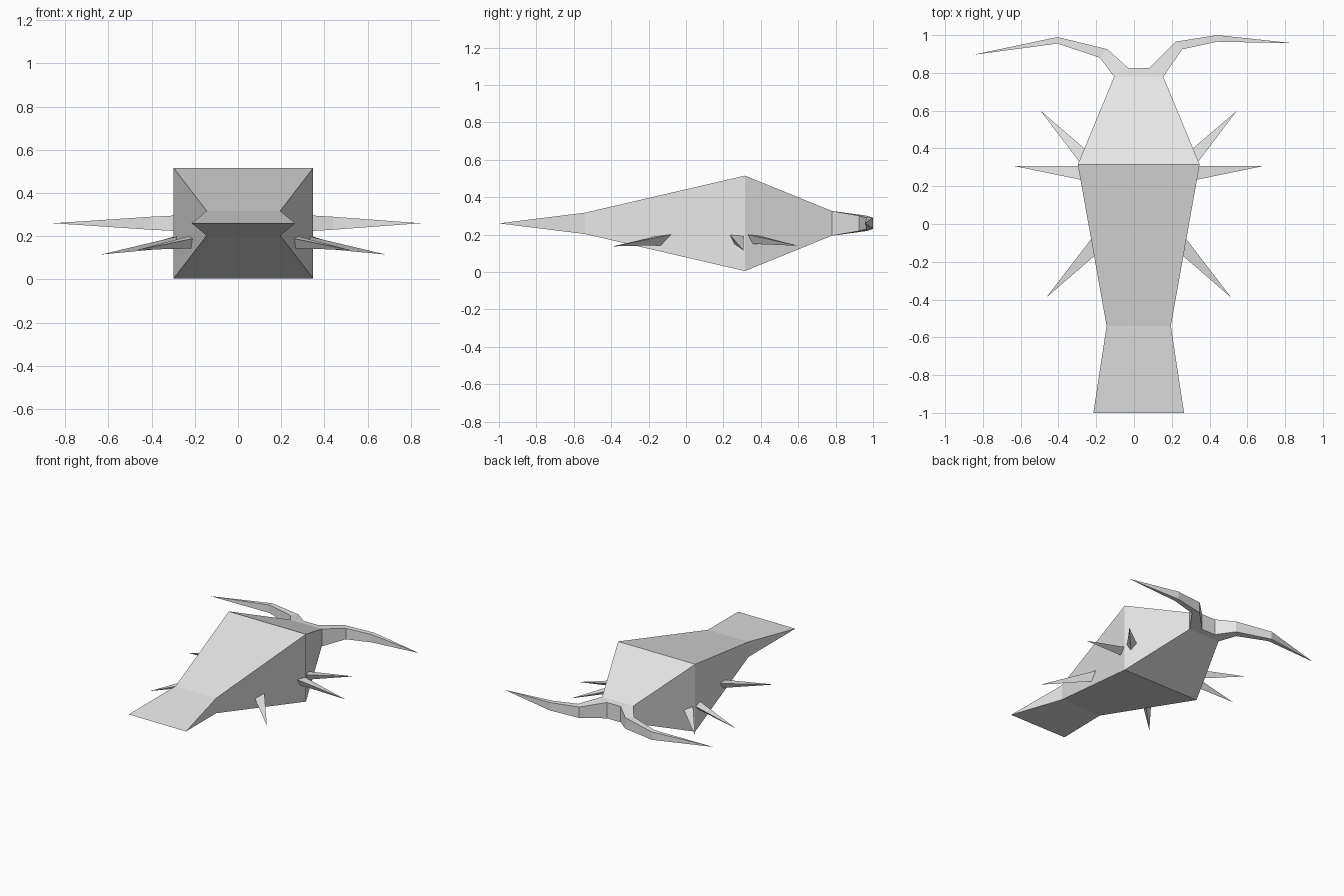
import bpy
import bmesh
from mathutils import Vector

cube = bpy.data.objects.get("Cube")
if cube:
    bpy.data.objects.remove(cube, do_unlink=True)

MID_X, MID_Z = 0.025, 0.26

grey = bpy.data.materials.new("light_grey")
grey.use_nodes = True
colour = (0.8, 0.8, 0.8, 1)
grey.diffuse_color = colour
grey.node_tree.nodes["Principled BSDF"].inputs["Base Color"].default_value = colour


def loft(name, rings, tip=None, cap_start=True):
    """Skin a series of point rings, ending in a flat cap or a pointed tip."""
    bm = bmesh.new()
    rows = [[bm.verts.new(p) for p in ring] for ring in rings]
    n = len(rows[0])
    for a, b in zip(rows, rows[1:]):
        for i in range(n):
            j = (i + 1) % n
            bm.faces.new((a[i], a[j], b[j], b[i]))
    if cap_start:
        bm.faces.new(rows[0][::-1])
    if tip:
        end = bm.verts.new(tip)
        for i in range(n):
            bm.faces.new((rows[-1][i], rows[-1][(i + 1) % n], end))
    else:
        bm.faces.new(rows[-1])
    bmesh.ops.remove_doubles(bm, verts=bm.verts[:], dist=0.0005)
    bmesh.ops.recalc_face_normals(bm, faces=bm.faces[:])
    mesh = bpy.data.meshes.new(name)
    bm.to_mesh(mesh)
    bm.free()
    mesh.materials.append(grey)
    obj = bpy.data.objects.new(name, mesh)
    bpy.context.collection.objects.link(obj)
    return obj


# Body: rectangular sections (y, half width, half height), tail edge to head
sections = [(-1.0, 0.24, 0.0002), (-0.54, 0.17, 0.057), (0.315, 0.3225, 0.255),
            (0.78, 0.13, 0.066), (0.827, 0.057, 0.06)]
loft("body", [[(MID_X + sx * w, y, MID_Z + sz * h)
               for sx, sz in ((-1, -1), (1, -1), (1, 1), (-1, 1))]
              for y, w, h in sections])


# Antennae: each joint has an outer point, an inner point and half heights
def antenna(name, joints, tip):
    rings = []
    for (outer, inner), (ho, hi) in zip(joints, ((0.066, 0.06), (0.041, 0.041), (0.03, 0.03))):
        rings.append([(*outer, MID_Z - ho), (*inner, MID_Z - hi),
                      (*inner, MID_Z + hi), (*outer, MID_Z + ho)])
    loft(name, rings, (*tip, MID_Z), cap_start=False)


antenna("left_antenna", [((0.155, 0.78), (0.082, 0.827)),
                         ((0.255, 0.925), (0.22, 0.965)),
                         ((0.44, 0.965), (0.44, 1.0))], (0.845, 0.957))
antenna("right_antenna", [((-0.105, 0.78), (-0.032, 0.827)),
                          ((-0.18, 0.88), (-0.14, 0.925)),
                          ((-0.405, 0.955), (-0.405, 0.99))], (-0.855, 0.895))

# Legs: three-sided spikes, with the root pushed a little into the body
legs = {
    "front_leg": ([(0.277, -0.08, 0.2), (0.255, -0.165, 0.19), (0.263, -0.13, 0.143)],
                  (0.515, -0.39, 0.137)),
    "middle_leg": ([(0.345, 0.307, 0.192), (0.335, 0.235, 0.198), (0.34, 0.26, 0.148)],
                   (0.685, 0.307, 0.115)),
    "rear_leg": ([(0.34, 0.33, 0.2), (0.312, 0.4, 0.192), (0.332, 0.36, 0.15)],
                 (0.545, 0.6, 0.14)),
}
for side, label in ((1, "left"), (-1, "right")):
    for name, (root, tip) in legs.items():
        def place(p):
            return Vector((MID_X + side * (p[0] - MID_X), p[1], p[2]))
        end = place(tip)
        ring = [end + (place(p) - end) * 1.1 for p in root]
        loft(f"{label}_{name}", [ring], tuple(end))
